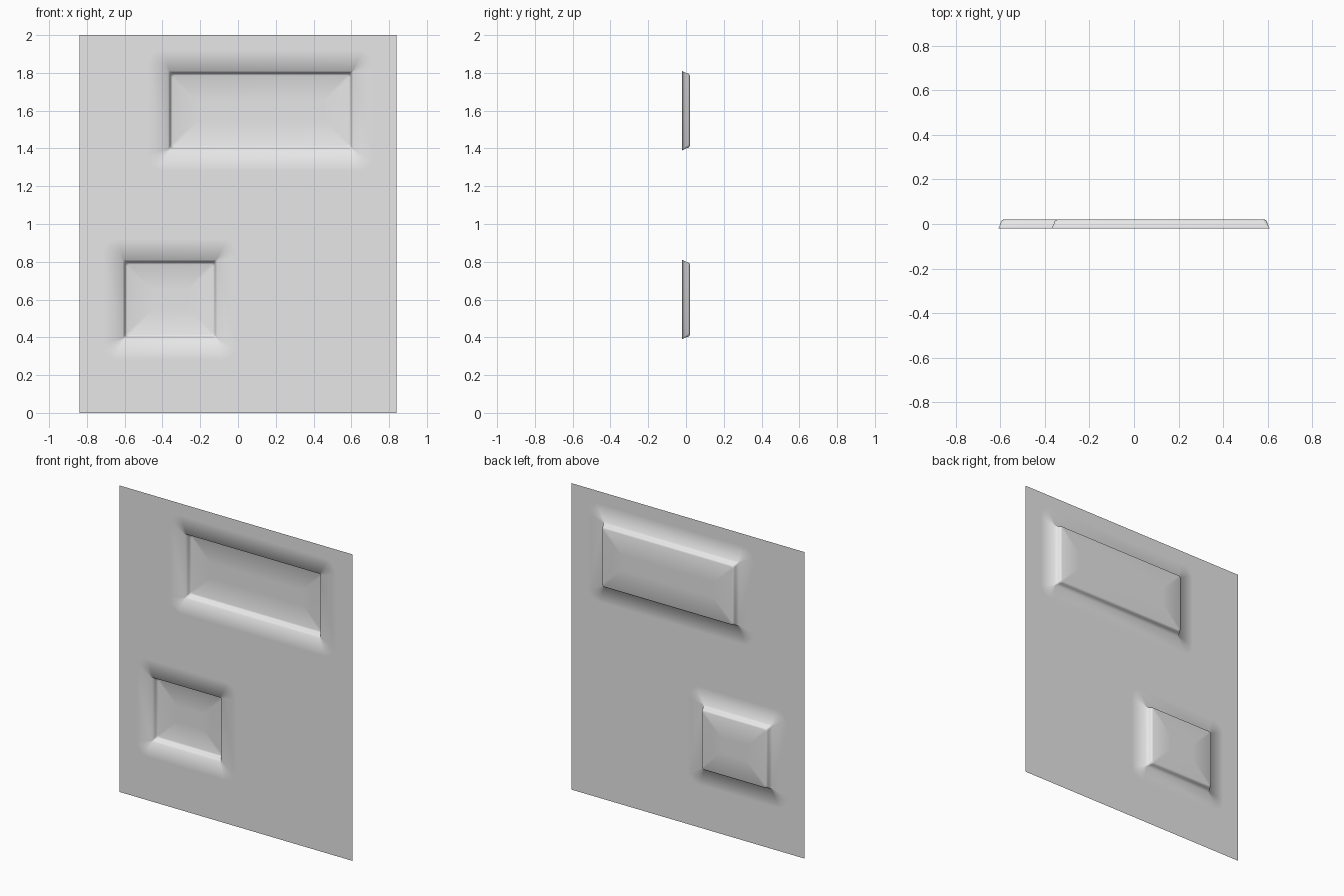
import bpy, bmesh, math

cube = bpy.data.objects.get("Cube")
if cube:
    bpy.data.objects.remove(cube, do_unlink=True)

HALF_W, HEIGHT = 0.84, 2.0
FRONT, BACK = -0.02, 0.02

# Pocket rectangles: x range, z range
POCKETS = [(-0.36, 0.60, 1.40, 1.80),
           (-0.60, -0.12, 0.40, 0.80)]

# Pocket section from sheet to floor: outward offset, depth, corner radius
SECTION = [(0.12, FRONT, 0.08),
           (0.01, FRONT, 0.004),
           (0.0, 0.0, 0.012),
           (-0.003, 0.011, 0.016),
           (-0.007, 0.017, 0.016),
           (-0.014, BACK, 0.014),
           (-0.15, BACK, 0.01)]
CORNER_STEPS = 4


def rounded_ring(bm, rect, offset, y, radius):
    """Ring of vertices around a rounded rectangle."""
    x0, x1, z0, z1 = rect
    cx, cz = (x0 + x1) / 2, (z0 + z1) / 2
    hw = (x1 - x0) / 2 + offset - radius
    hh = (z1 - z0) / 2 + offset - radius
    ring = []
    for quarter, (sx, sz) in enumerate([(1, 1), (-1, 1), (-1, -1), (1, -1)]):
        for i in range(CORNER_STEPS + 1):
            a = math.pi / 2 * (quarter + i / CORNER_STEPS)
            ring.append(bm.verts.new((cx + sx * hw + radius * math.cos(a), y,
                                      cz + sz * hh + radius * math.sin(a))))
    return ring


def loop_edges(bm, ring):
    return [bm.edges.new((v, ring[(i + 1) % len(ring)])) for i, v in enumerate(ring)]


def bridge(bm, a, b):
    n = len(a)
    for i in range(n):
        j = (i + 1) % n
        bm.faces.new((a[i], a[j], b[j], b[i]))


bm = bmesh.new()

# Sheet outline
outline = [bm.verts.new((x, FRONT, z)) for x, z in
           [(-HALF_W, 0), (HALF_W, 0), (HALF_W, HEIGHT), (-HALF_W, HEIGHT)]]
border = loop_edges(bm, outline)

# Pressed pockets
rim_rings = []
for rect in POCKETS:
    rings = [rounded_ring(bm, rect, *s) for s in SECTION]
    border += loop_edges(bm, rings[0])
    for a, b in zip(rings, rings[1:]):
        bridge(bm, a, b)
    bm.faces.new(rings[-1])

# Flat sheet around the pockets
bmesh.ops.triangle_fill(bm, edges=border, use_beauty=True, normal=(0, -1, 0))
bmesh.ops.recalc_face_normals(bm, faces=bm.faces)
bm.normal_update()
if sum(f.normal.y * f.calc_area() for f in bm.faces) > 0:
    bmesh.ops.reverse_faces(bm, faces=bm.faces)
for f in bm.faces:
    f.smooth = True

mesh = bpy.data.meshes.new("pressed_panel")
bm.to_mesh(mesh)
bm.free()

# Plain grey material
grey = bpy.data.materials.new("light grey")
grey.use_nodes = True
colour = (0.8, 0.8, 0.8, 1)
grey.diffuse_color = colour
grey.node_tree.nodes["Principled BSDF"].inputs["Base Color"].default_value = colour
mesh.materials.append(grey)

panel = bpy.data.objects.new("pressed_panel", mesh)
bpy.context.scene.collection.objects.link(panel)
